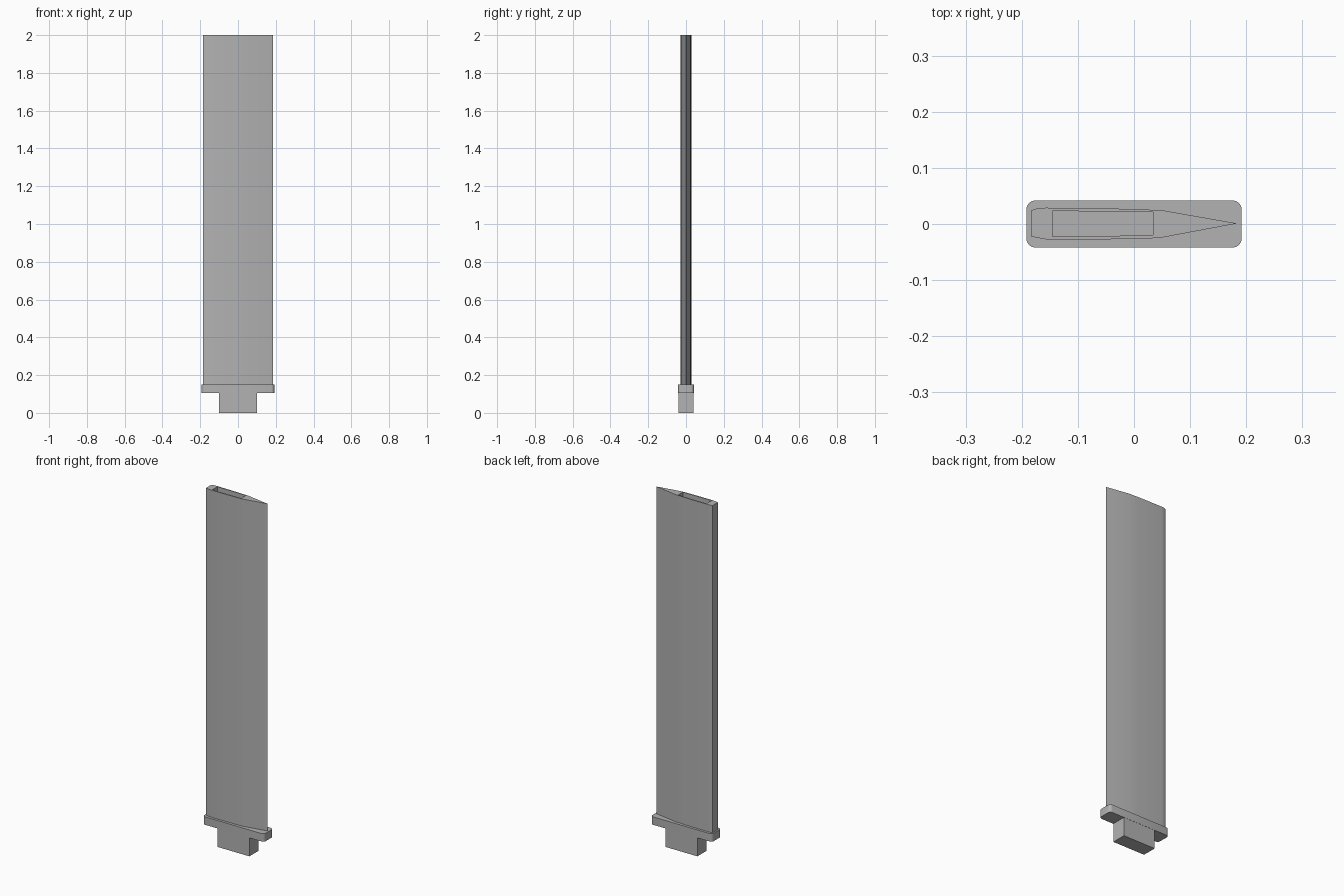
import bpy
import bmesh
import math
from mathutils import Vector

cube = bpy.data.objects.get("Cube")
if cube:
    bpy.data.objects.remove(cube, do_unlink=True)

GREY = (0.45, 0.45, 0.45, 1)
metal = bpy.data.materials.new("plain grey metal")
metal.use_nodes = True
metal.diffuse_color = GREY
metal.node_tree.nodes["Principled BSDF"].inputs["Base Color"].default_value = GREY


def make_object(name, bm):
    bmesh.ops.recalc_face_normals(bm, faces=bm.faces)
    mesh = bpy.data.meshes.new(name)
    bm.to_mesh(mesh)
    bm.free()
    mesh.materials.append(metal)
    obj = bpy.data.objects.new(name, mesh)
    bpy.context.collection.objects.link(obj)
    bpy.ops.object.select_all(action='DESELECT')
    obj.select_set(True)
    bpy.context.view_layer.objects.active = obj
    bpy.ops.object.shade_smooth_by_angle(angle=math.radians(25))
    return obj


def box(name, half_x, half_y, bottom, top, corner=0):
    """Block with optionally rounded vertical edges."""
    bm = bmesh.new()
    bmesh.ops.create_cube(bm, size=2)
    for v in bm.verts:
        v.co = (v.co.x * half_x, v.co.y * half_y, top if v.co.z > 0 else bottom)
    if corner:
        upright = [e for e in bm.edges
                   if abs(e.verts[0].co.z - e.verts[1].co.z) > 0.01]
        bmesh.ops.bevel(bm, geom=upright, offset=corner, segments=4,
                        profile=0.5, affect='EDGES')
    return make_object(name, bm)


def loop(bm, points, z):
    verts = [bm.verts.new((x, y, z)) for x, y in points]
    return [bm.edges.new((a, b)) for a, b in zip(verts, verts[1:] + verts[:1])]


# Root tab and the platform above it
box("root_tab", 0.1, 0.041, 0, 0.105)
box("platform", 0.192, 0.042, 0.105, 0.15, corner=0.016)

# Hollow blade: outer section with a blunt nose and a sharp tail
outer = [(-0.184, 0.024), (-0.172, 0.028), (-0.157, 0.029), (-0.06, 0.028),
         (0, 0.0265), (0.05, 0.0245), (0.184, 0.001),
         (0.045, -0.025), (0, -0.0265), (-0.06, -0.0275), (-0.153, -0.028),
         (-0.17, -0.025), (-0.184, -0.022)]
pocket = [(-0.145, 0.023), (-0.06, 0.0225), (0.034, 0.021),
          (0.034, -0.02), (-0.06, -0.0215), (-0.145, -0.022)]
bm = bmesh.new()
rim = loop(bm, outer, 2) + loop(bm, pocket, 2)
bmesh.ops.triangle_fill(bm, edges=rim, use_beauty=True, normal=Vector((0, 0, 1)))
walls = bmesh.ops.extrude_face_region(bm, geom=bm.faces[:], use_keep_orig=True)
for v in walls["geom"]:
    if isinstance(v, bmesh.types.BMVert):
        v.co.z = 0.15
make_object("blade", bm)
